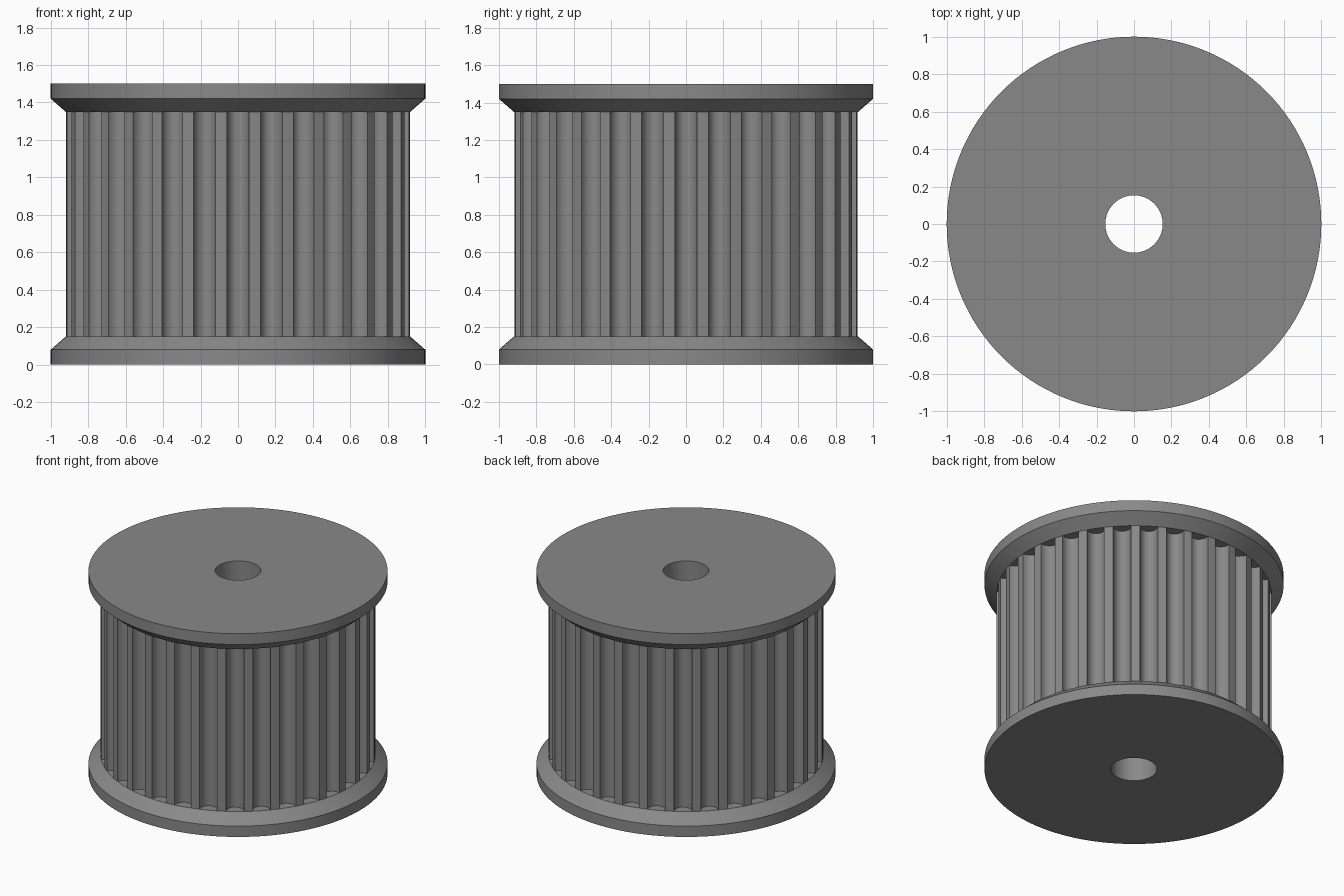
import bpy, bmesh, math

if "Cube" in bpy.data.objects:
    bpy.data.objects.remove(bpy.data.objects["Cube"])

TEETH = 32
SEG = 128
R_RIM, R_CORE, R_BORE = 1.0, 0.92, 0.153
HEIGHT, RIM_H, FLANGE_H = 1.5, 0.08, 0.15
GROOVE_HALF, GROOVE_DEPTH = 0.06, 0.072

grey = bpy.data.materials.new("mid grey")
grey.diffuse_color = (0.25, 0.25, 0.25, 1)
grey.use_nodes = True
grey.node_tree.nodes["Principled BSDF"].inputs["Base Color"].default_value = grey.diffuse_color


def make_object(name, bm):
    bmesh.ops.recalc_face_normals(bm, faces=bm.faces)
    mesh = bpy.data.meshes.new(name)
    bm.to_mesh(mesh)
    bm.free()
    mesh.materials.append(grey)
    obj = bpy.data.objects.new(name, mesh)
    bpy.context.collection.objects.link(obj)
    return obj


# Spool body: closed profile turned around z, with flanges and bore
profile = [(R_BORE, 0), (R_RIM, 0), (R_RIM, RIM_H), (R_CORE, FLANGE_H),
           (R_CORE, HEIGHT - FLANGE_H), (R_RIM, HEIGHT - RIM_H),
           (R_RIM, HEIGHT), (R_BORE, HEIGHT)]
bm = bmesh.new()
rings = []
for i in range(SEG):
    a = 2 * math.pi * i / SEG
    rings.append([bm.verts.new((r * math.cos(a), r * math.sin(a), z))
                  for r, z in profile])
for i in range(SEG):
    p, q = rings[i], rings[(i + 1) % SEG]
    for j in range(len(profile)):
        k = (j + 1) % len(profile)
        bm.faces.new((p[j], q[j], q[k], p[k]))
pulley = make_object("toothed_pulley", bm)

# Round-bottomed groove cutters around the core
section = [(0.96, -GROOVE_HALF)]
for i in range(13):
    t = math.pi * i / 12
    section.append((R_CORE - 0.003 - (GROOVE_DEPTH - 0.003) * math.sin(t),
                    -GROOVE_HALF * math.cos(t)))
section.append((0.96, GROOVE_HALF))
bm = bmesh.new()
for n in range(TEETH):
    a = 2 * math.pi * n / TEETH
    c, s = math.cos(a), math.sin(a)
    low, high = [[bm.verts.new((u * c - v * s, u * s + v * c, z))
                  for u, v in section]
                 for z in (FLANGE_H, HEIGHT - FLANGE_H)]
    bm.faces.new(low[::-1])
    bm.faces.new(high)
    for j in range(len(section)):
        k = (j + 1) % len(section)
        bm.faces.new((low[j], low[k], high[k], high[j]))
cutter = make_object("groove_cutter", bm)
cutter.hide_render = True

# Cut the grooves, then drop the cutter
cut = pulley.modifiers.new("grooves", "BOOLEAN")
cut.operation = "DIFFERENCE"
cut.solver = "EXACT"
cut.object = cutter
bpy.context.view_layer.objects.active = pulley
pulley.select_set(True)
bpy.ops.object.modifier_apply(modifier=cut.name)
bpy.data.objects.remove(cutter)

bpy.ops.object.shade_smooth_by_angle(angle=math.radians(30))
